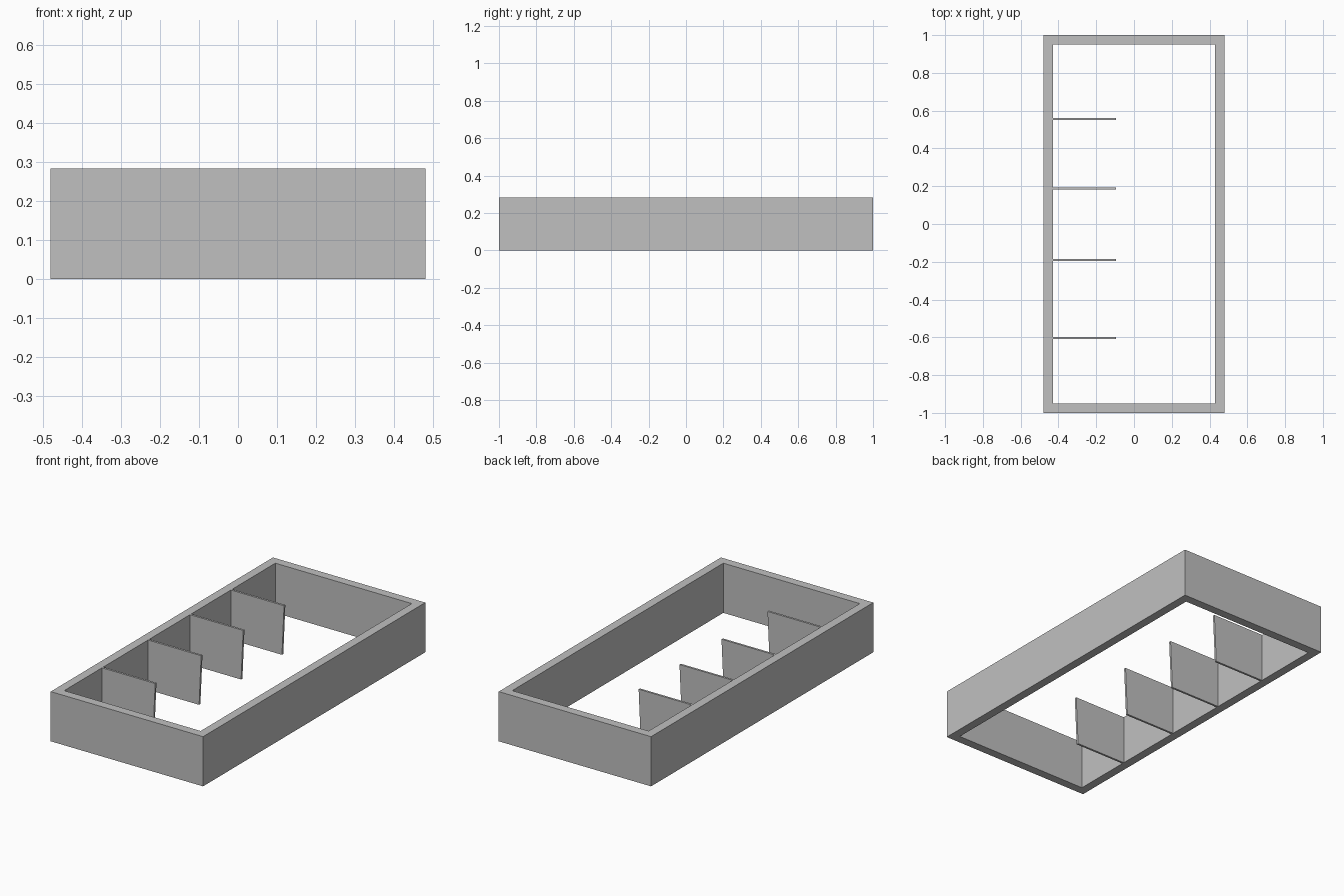
import bpy
import bmesh

cube = bpy.data.objects.get("Cube")
if cube:
    bpy.data.objects.remove(cube, do_unlink=True)

HALF_X, HALF_Y, HEIGHT, WALL = 0.48, 1.0, 0.283, 0.05

grey = bpy.data.materials.new("plain grey")
grey.use_nodes = True
colour = (0.527, 0.527, 0.527, 1)
grey.diffuse_color = colour
grey.node_tree.nodes["Principled BSDF"].inputs["Base Color"].default_value = colour


def finish(name, bm):
    bmesh.ops.recalc_face_normals(bm, faces=bm.faces)
    mesh = bpy.data.meshes.new(name)
    bm.to_mesh(mesh)
    bm.free()
    mesh.materials.append(grey)
    obj = bpy.data.objects.new(name, mesh)
    bpy.context.collection.objects.link(obj)
    return obj


def rectangle(bm, hx, hy, z):
    return [bm.verts.new((sx * hx, sy * hy, z))
            for sx, sy in ((-1, -1), (1, -1), (1, 1), (-1, 1))]


# Open rectangular frame: four loops joined into a closed ring
bm = bmesh.new()
loops = [rectangle(bm, HALF_X, HALF_Y, 0),
         rectangle(bm, HALF_X, HALF_Y, HEIGHT),
         rectangle(bm, HALF_X - WALL, HALF_Y - WALL, HEIGHT),
         rectangle(bm, HALF_X - WALL, HALF_Y - WALL, 0)]
for k, loop in enumerate(loops):
    following = loops[(k + 1) % 4]
    for i in range(4):
        j = (i + 1) % 4
        bm.faces.new((loop[i], loop[j], following[j], following[i]))
finish("frame", bm)

# Thin dividers on one long wall, free edge leaning slightly outward at the top
THICK, TOP_END, LEAN = 0.012, -0.095, 0.013
for n, y in enumerate((-0.604, -0.19, 0.188, 0.556), 1):
    bm = bmesh.new()
    bmesh.ops.create_cube(bm, size=1)
    for v in bm.verts:
        top = v.co.z > 0
        end = TOP_END if top else TOP_END - LEAN
        v.co.x = end if v.co.x > 0 else WALL - HALF_X
        v.co.y = y + v.co.y * THICK
        v.co.z = HEIGHT if top else 0
    finish(f"divider_{n}", bm)
